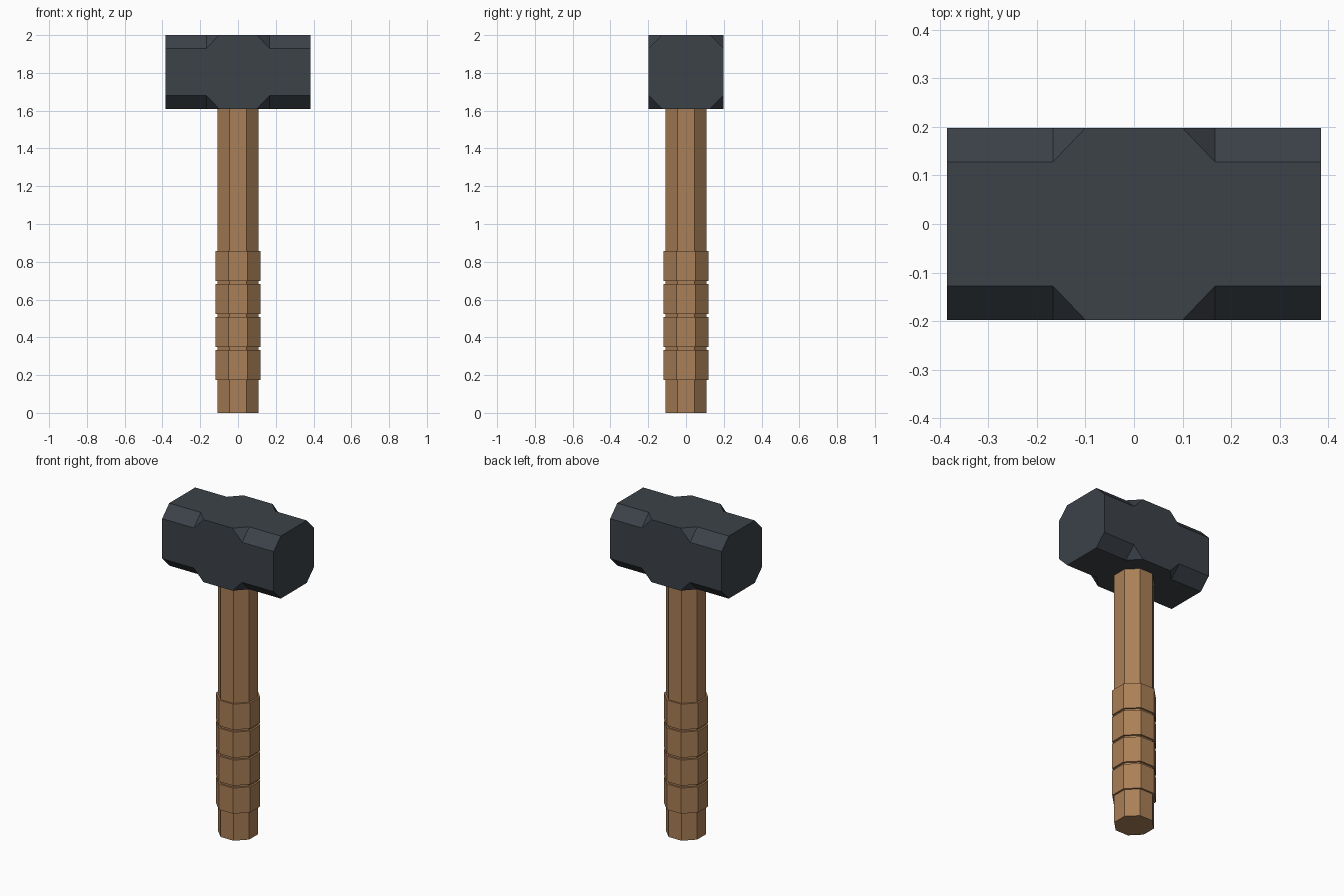
import bpy, bmesh, math

if "Cube" in bpy.data.objects:
    bpy.data.objects.remove(bpy.data.objects["Cube"])


def material(name, srgb):
    m = bpy.data.materials.new(name)
    lin = [((c / 255 + 0.055) / 1.055) ** 2.4 for c in srgb]
    m.diffuse_color = (*lin, 1)
    m.use_nodes = True
    m.node_tree.nodes["Principled BSDF"].inputs["Base Color"].default_value = m.diffuse_color
    return m


steel = material("dark_steel", (60, 66, 73))
wood = material("brown_wood", (170, 127, 87))


def finish(bm, name, mat):
    bmesh.ops.remove_doubles(bm, verts=bm.verts, dist=1e-4)
    bmesh.ops.recalc_face_normals(bm, faces=bm.faces)
    me = bpy.data.meshes.new(name)
    bm.to_mesh(me)
    bm.free()
    me.materials.append(mat)
    ob = bpy.data.objects.new(name, me)
    bpy.context.collection.objects.link(ob)
    return ob


def loft(name, rings, mat):
    """Skin closed rings of equal length and cap both ends."""
    bm = bmesh.new()
    rows = [[bm.verts.new(p) for p in ring] for ring in rings]
    n = len(rows[0])
    for a, b in zip(rows, rows[1:]):
        for i in range(n):
            j = (i + 1) % n
            bm.faces.new((a[i], a[j], b[j], b[i]))
    bm.faces.new(rows[0])
    bm.faces.new(rows[-1])
    return finish(bm, name, mat)


def octagon(apothem, z):
    r = apothem / math.cos(math.pi / 8)
    angles = [math.pi / 8 + i * math.pi / 4 for i in range(8)]
    return [(r * math.cos(a), r * math.sin(a), z) for a in angles]


# Hammer head: square middle block running out to chamfered octagonal ends
def head_section(x, c, h=0.198, zc=1.805, hz=0.195):
    yz = [(h, hz - c), (h - c, hz), (c - h, hz), (-h, hz - c),
          (-h, c - hz), (c - h, -hz), (h - c, -hz), (h, c - hz)]
    return [(x, y, zc + z) for y, z in yz]


stations = [(-0.385, 0.07), (-0.167, 0.07), (-0.10, 0),
            (0.10, 0), (0.167, 0.07), (0.385, 0.07)]
loft("hammer_head", [head_section(x, c) for x, c in stations], steel)

# Handle shaft, slightly sunk into the head
loft("handle", [octagon(0.108, 0), octagon(0.108, 1.62)], wood)

# Four grip bands around the lower handle
for i in range(4):
    z = 0.174 + i * 0.1745
    loft(f"grip_band_{i + 1}", [octagon(0.119, z), octagon(0.119, z + 0.16)], wood)
